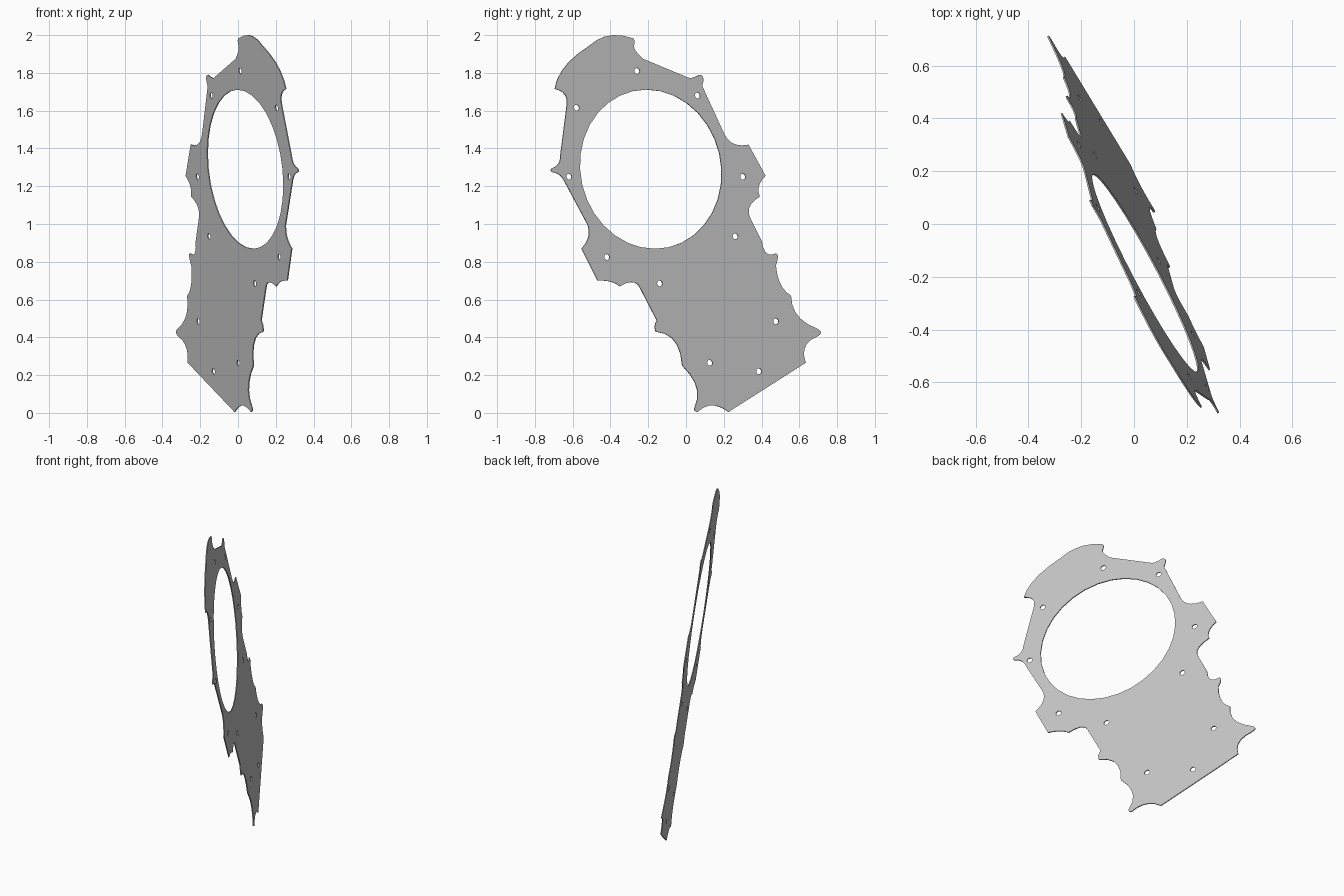
import bpy
import bmesh
from math import cos, sin, tau
from mathutils import Matrix, Vector

default_cube = bpy.data.objects.get("Cube")
if default_cube:
    bpy.data.objects.remove(default_cube, do_unlink=True)

THICKNESS = 0.006

# Tilted plane of the plate: x follows from y and z
SLOPE_Y, SLOPE_Z, OFFSET = -.527, -.125, .103
origin = Vector((OFFSET, 0, 0))
normal = Vector((1, -SLOPE_Y, -SLOPE_Z)).normalized()
across = Vector((SLOPE_Y, 1, 0)).normalized()
upward = normal.cross(across)


def to_plane(point):
    """Side elevation (y, z) to flat coordinates on the plate."""
    y, z = point
    offset = Vector((SLOPE_Y * y + SLOPE_Z * z, y, z))
    return Vector((offset.dot(across), offset.dot(upward)))


def trace(start, strokes, steps=5):
    """Follow strokes: one point is a line, two points are a bend (middle, end)."""
    path = [Vector(start)]
    for stroke in strokes:
        begin, end = path[-1], Vector(stroke[-1])
        if len(stroke) == 1:
            path.append(end)
            continue
        control = 2 * Vector(stroke[0]) - (begin + end) / 2
        for i in range(1, steps + 1):
            t = i / steps
            path.append(begin * (1 - t) ** 2 + control * 2 * t * (1 - t) + end * t * t)
    return [to_plane(p) for p in path[:-1]]


def circle(centre, radius, sides):
    middle = to_plane(centre)
    return [middle + radius * Vector((cos(tau * i / sides), sin(tau * i / sides)))
            for i in range(sides)]


# Outer edge, clockwise from the notch at the top
top_and_rear = [
    [(-.27, 1.92), (-.23, 1.875)],
    [(.01, 1.775)],
    [(.035, 1.775), (.07, 1.79)],
    [(.09, 1.775), (.085, 1.73)],
    [(.2, 1.48)],
    [(.25, 1.425), (.33, 1.42)],
    [(.42, 1.255)],
    [(.385, 1.2), (.39, 1.145)],
    [(.335, 1.09), (.34, 1.03)],
    [(.4, .91)],
    [(.425, .845), (.475, .845)],
    [(.485, .825), (.475, .78)],
    [(.5, .68), (.555, .62)],
    [(.59, .515), (.695, .445)],
    [(.713, .425), (.695, .405)],
    [(.63, .35), (.633, .265)],
]
bottom = [
    [(.225, .005)],
    [(.14, .04), (.06, .005)],
    [(.045, .015), (.048, .035)],
    [(.055, .14), (-.02, .25)],
    [(-.06, .38), (-.16, .43)],
    [(-.165, .46), (-.155, .49)],
    [(-.24, .655)],
    [(-.28, .692), (-.35, .67)],
    [(-.4, .695), (-.468, .7)],
]
front_edge = [
    [(-.553, .87)],
    [(-.517, .93), (-.52, .995)],
    [(-.643, 1.225)],
    [(-.67, 1.26), (-.71, 1.275)],
    [(-.716, 1.285), (-.71, 1.295)],
    [(-.675, 1.32), (-.665, 1.365)],
    [(-.63, 1.64)],
    [(-.645, 1.69), (-.695, 1.715)],
    [(-.64, 1.835), (-.51, 1.945)],
    [(-.41, 1.997), (-.29, 1.985)],
    [(-.275, 1.975), (-.275, 1.95)],
]
loops = [trace((-.275, 1.95), top_and_rear + bottom + front_edge)]

# Large round opening and the small bolt holes
loops.append(circle((-.187, 1.29), .424, 32))
bolt_holes = [
    (-.26, 1.81), (.06, 1.68), (-.58, 1.615), (-.62, 1.25), (.3, 1.25), (.26, .935),
    (-.42, .825), (-.14, .685), (.475, .485), (.125, .265), (.385, .22),
]
loops += [circle(centre, .016, 12) for centre in bolt_holes]

# Filled flat curve with thickness
outline = bpy.data.curves.new("plate_outline", "CURVE")
outline.dimensions = "2D"
outline.fill_mode = "BOTH"
outline.extrude = THICKNESS / 2
for loop in loops:
    spline = outline.splines.new("POLY")
    spline.points.add(len(loop) - 1)
    for target, point in zip(spline.points, loop):
        target.co = (point.x, point.y, 0, 1)
    spline.use_cyclic_u = True

# Turn the curve into the finished plate mesh
helper = bpy.data.objects.new("plate_outline", outline)
bpy.context.collection.objects.link(helper)
depsgraph = bpy.context.evaluated_depsgraph_get()
mesh = bpy.data.meshes.new_from_object(helper.evaluated_get(depsgraph))
bpy.data.objects.remove(helper, do_unlink=True)

bm = bmesh.new()
bm.from_mesh(mesh)
bmesh.ops.remove_doubles(bm, verts=bm.verts, dist=0.0001)
bmesh.ops.recalc_face_normals(bm, faces=bm.faces)
placement = Matrix((across, upward, normal)).transposed().to_4x4()
placement.translation = origin
bmesh.ops.transform(bm, matrix=placement, verts=bm.verts)
for face in bm.faces:
    face.smooth = False
    face.material_index = 0
bm.to_mesh(mesh)
bm.free()

# Plain grey metal
metal = bpy.data.materials.new("light_grey_metal")
metal.use_nodes = True
grey = (.55, .55, .55, 1)
metal.diffuse_color = grey
metal.node_tree.nodes["Principled BSDF"].inputs["Base Color"].default_value = grey
mesh.materials.clear()
mesh.materials.append(metal)

mesh.name = "gasket_plate"
plate = bpy.data.objects.new("gasket_plate", mesh)
bpy.context.collection.objects.link(plate)
